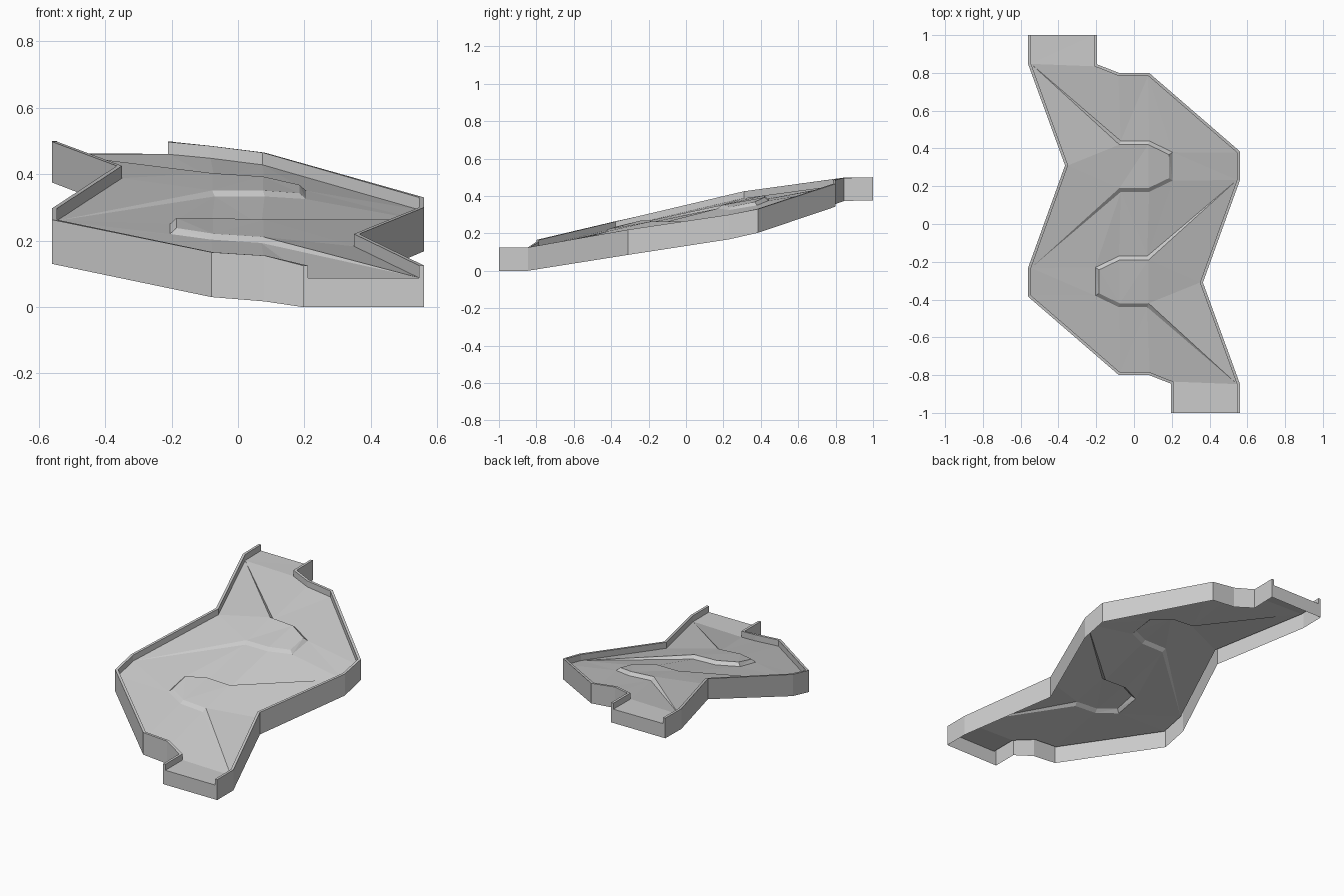
import bpy
from mathutils import Vector
from mathutils.geometry import delaunay_2d_cdt

if "Cube" in bpy.data.objects:
    bpy.data.objects.remove(bpy.data.objects["Cube"])

WALL, RIM = 0.015, 0.037      # wall thickness, rim height above the floor
STEP_W, STEP_H = 0.02, 0.018  # sloped edge of the raised dividers

# Half outline: x, y, top, bottom, then top and bottom of its half-turn copy
HALF = [
    (0.56, -1.0, 0.125, 0.0, 0.50, 0.377),
    (0.56, -0.845, 0.125, 0.0, 0.498, 0.375),
    (0.365, -0.31, 0.22, 0.085, 0.425, 0.30),
    (0.56, 0.23, 0.30, 0.168, 0.297, 0.165),
    (0.56, 0.385, 0.33, 0.203, 0.263, 0.13),
    (0.08, 0.80, 0.465, 0.343, 0.165, 0.03),
    (-0.08, 0.80, 0.485, 0.357, 0.155, 0.017),
    (-0.195, 0.845, 0.497, 0.373, 0.125, 0.0),
    (-0.195, 1.0, 0.498, 0.377, 0.125, 0.0),
]
# Divider foot: x, y, floor height, floor height of its half-turn copy
DIVIDER = [
    (0.07, -0.17, 0.245, 0.333),
    (-0.08, -0.17, 0.25, 0.333),
    (-0.205, -0.23, 0.25, 0.325),
    (-0.205, -0.38, 0.22, 0.35),
    (-0.08, -0.44, 0.203, 0.375),
    (0.07, -0.44, 0.193, 0.385),
]


def inset(pts, d):
    """Mitred inset of a counter-clockwise loop of 2D points."""
    out = []
    for i, p in enumerate(pts):
        a = (p - pts[i - 1]).normalized()
        b = (pts[(i + 1) % len(pts)] - p).normalized()
        na, nb = Vector((-a.y, a.x)), Vector((-b.y, b.x))
        out.append(p + (na + nb) * d / (1 + na.dot(nb)))
    return out


def add_object(name, verts, faces):
    mesh = bpy.data.meshes.new(name)
    mesh.from_pydata([tuple(v) for v in verts], [], faces)
    mesh.update()
    obj = bpy.data.objects.new(name, mesh)
    bpy.context.collection.objects.link(obj)


outline = [(x, y, t, b) for x, y, t, b, _, _ in HALF]
outline += [(-x, -y, t, b) for x, y, _, _, t, b in HALF]
n = len(outline)
outer = [Vector(p[:2]) for p in outline]
inner = inset(outer, WALL)
for i in (0, 8, 9, 17):
    inner[i].y = outer[i].y

# Side walls: outer skirt, rim and inner face, with a notched panel at both ends
verts = []
for o, k, (_, _, t, b) in zip(outer, inner, outline):
    verts += [(*o, b), (*o, t), (*k, t), (*k, t - RIM)]
faces = []
for i in range(n):
    a, b = 4 * i, 4 * ((i + 1) % n)
    if i in (8, 17):
        faces.append((a, b, b + 1, b + 2, b + 3, a + 3, a + 2, a + 1))
    else:
        faces += [(a + k, b + k, b + k + 1, a + k + 1) for k in range(3)]
add_object("side_walls", verts, faces)

# Ramp floor: sloped sheet folded up over the two raised dividers
pts = [Vector((*k, p[2] - RIM)) for k, p in zip(inner, outline)]
edges = [(i, (i + 1) % n) for i in range(n)]
for first, sign, col in ((1, 1, 2), (10, -1, 3)):
    foot = [Vector((sign * d[0], sign * d[1], d[col])) for d in DIVIDER]
    loop = inner[first:first + 3] + [f.to_2d() for f in foot]
    crest = [Vector((*c, f.z + STEP_H))
             for c, f in zip(inset(loop, STEP_W)[3:], foot)]
    for chain in (foot, crest):
        ids = [first + 2] + list(range(len(pts), len(pts) + len(chain))) + [first]
        pts += chain
        edges += list(zip(ids, ids[1:]))
v2, _, tris, origin, _, _ = delaunay_2d_cdt(
    [p.to_2d() for p in pts], edges, [], 1, 1e-5)
add_object("ramp_floor",
           [(*v, pts[o[0]].z if o else 0.25) for v, o in zip(v2, origin)],
           [tuple(t) for t in tris])
